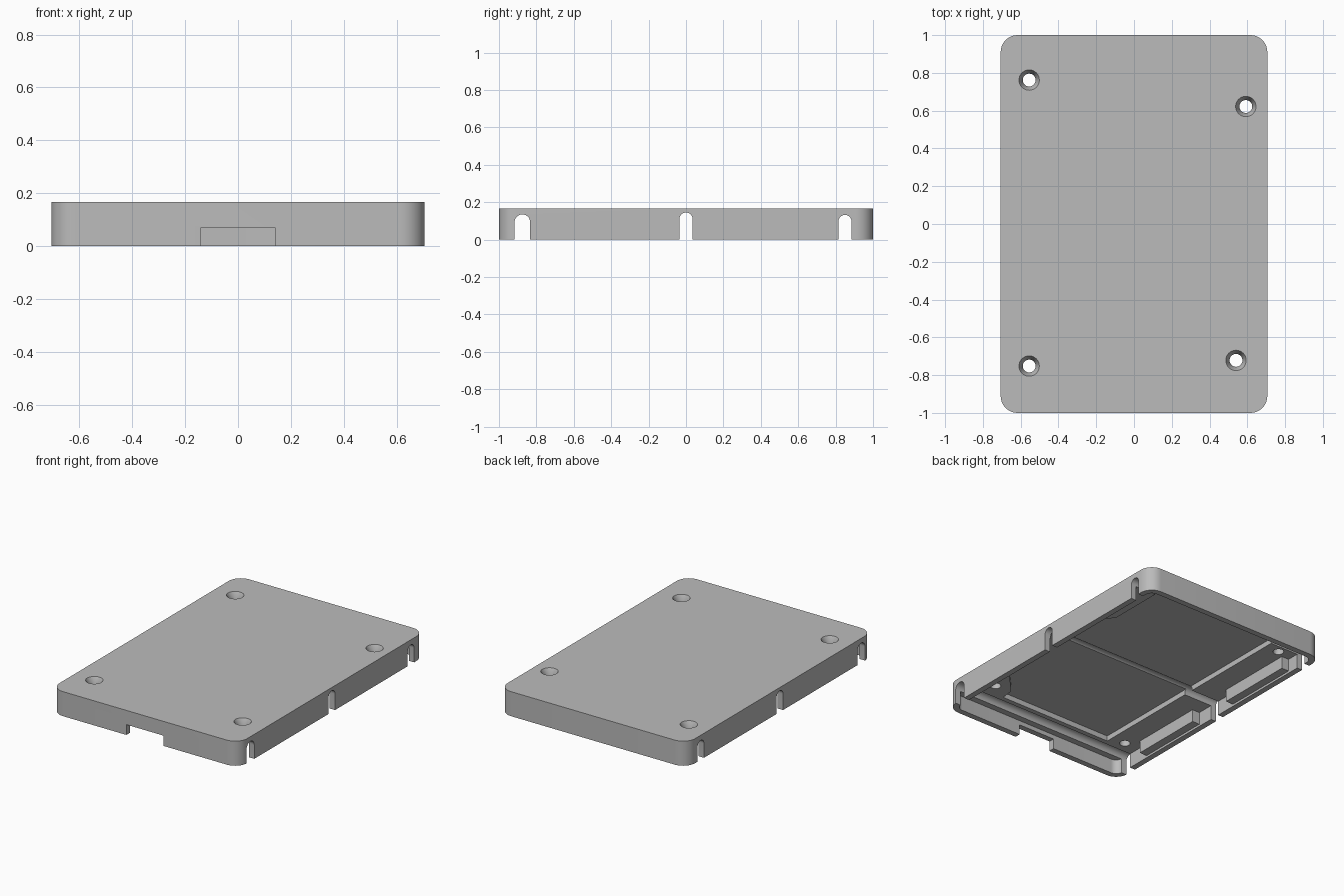
import bpy
import bmesh
from math import sin, cos, pi

old = bpy.data.objects.get("Cube")
if old:
    bpy.data.objects.remove(old, do_unlink=True)

grey = bpy.data.materials.new("plain grey")
grey.use_nodes = True
GREY = (0.5, 0.5, 0.5, 1)
grey.diffuse_color = GREY
grey.node_tree.nodes["Principled BSDF"].inputs["Base Color"].default_value = GREY

HALF_X, HEIGHT, WALL = 0.706, 0.167, 0.04
FLOOR, POCKET = 0.1, 0.136


def loft(name, rings):
    """Solid through a list of closed rings, capped at both ends."""
    bm = bmesh.new()
    loops = [[bm.verts.new(p) for p in ring] for ring in rings]
    n = len(loops[0])
    for a, b in zip(loops, loops[1:]):
        for i in range(n):
            j = (i + 1) % n
            bm.faces.new((a[i], a[j], b[j], b[i]))
    bm.faces.new(loops[0][::-1])
    bm.faces.new(loops[-1])
    bmesh.ops.recalc_face_normals(bm, faces=bm.faces)
    mesh = bpy.data.meshes.new(name)
    bm.to_mesh(mesh)
    bm.free()
    mesh.materials.append(grey)
    obj = bpy.data.objects.new(name, mesh)
    bpy.context.collection.objects.link(obj)
    return obj


def prism(name, outline, z0, z1):
    return loft(name, [[(x, y, z) for x, y in outline] for z in (z0, z1)])


def rectangle(x0, x1, y0, y1):
    return [(x0, y0), (x1, y0), (x1, y1), (x0, y1)]


def rounded(hx, hy, r, steps=10):
    points = []
    for k, (sx, sy) in enumerate(((1, 1), (-1, 1), (-1, -1), (1, -1))):
        for i in range(steps + 1):
            a = pi / 2 * (k + i / steps)
            points.append((sx * (hx - r) + r * cos(a), sy * (hy - r) + r * sin(a)))
    return points


def circle(x, y, z, r, n=32):
    return [(x + r * cos(2 * pi * i / n), y + r * sin(2 * pi * i / n), z) for i in range(n)]


def cut(target, cutter):
    cutter.hide_render = True
    mod = target.modifiers.new("cut", "BOOLEAN")
    mod.operation = "DIFFERENCE"
    mod.solver = "EXACT"
    mod.object = cutter
    bpy.context.view_layer.objects.active = target
    bpy.ops.object.modifier_apply(modifier=mod.name)
    bpy.data.objects.remove(cutter, do_unlink=True)


# Outer shell with a shallow hollow underneath
lid = prism("lid_shell", rounded(HALF_X, 1, 0.09), 0, HEIGHT)
cut(lid, prism("hollow", rounded(HALF_X - WALL, 1 - WALL, 0.05), -0.1, FLOOR))

# Deeper pocket, stepping around the two screw bosses on the left
pocket = [(-0.45, -0.8), (0.41, -0.8), (0.42, -0.71), (0.55, -0.57), (0.66, -0.57),
          (0.66, 0.36), (0.57, 0.36), (0.51, 0.43), (0.51, 0.82), (-0.45, 0.82)]
cut(lid, prism("pocket", pocket, 0.05, POCKET))

# Round-topped slots that run across both side walls
for y, r, top in ((-0.875, 0.042, 0.135), (0, 0.035, 0.145), (0.85, 0.035, 0.132)):
    arch = [(y + r * cos(pi * i / 14), top - r + r * sin(pi * i / 14)) for i in range(15)]
    arch = [(y + r, -0.1)] + arch + [(y - r, -0.1)]
    cut(lid, loft("slot", [[(x, u, v) for u, v in arch] for x in (-0.8, 0.8)]))

# Connector opening in the front wall
cut(lid, prism("front_opening", rectangle(-0.14, 0.14, -1.1, -0.94), -0.1, 0.07))

# Countersunk screw holes
for x, y in ((-0.555, 0.762), (0.592, 0.622), (-0.555, -0.752), (0.54, -0.722)):
    profile = ((-0.1, 0.034), (0.128, 0.034), (HEIGHT, 0.054), (0.2, 0.054))
    cut(lid, loft("screw_hole", [circle(x, y, z, r) for z, r in profile]))

# Thick inner ribs along the right wall
ribs = []
for name, y0, y1 in (("front_rib", -0.67, -0.15), ("rear_rib", 0.18, 0.73)):
    ribs.append(prism(name, rectangle(-0.68, -0.61, y0, y1), 0.015, FLOOR + 0.01))

bpy.ops.object.select_all(action="DESELECT")
for obj in [lid] + ribs:
    obj.select_set(True)
bpy.context.view_layer.objects.active = lid
bpy.ops.object.shade_smooth_by_angle(angle=pi / 6)
